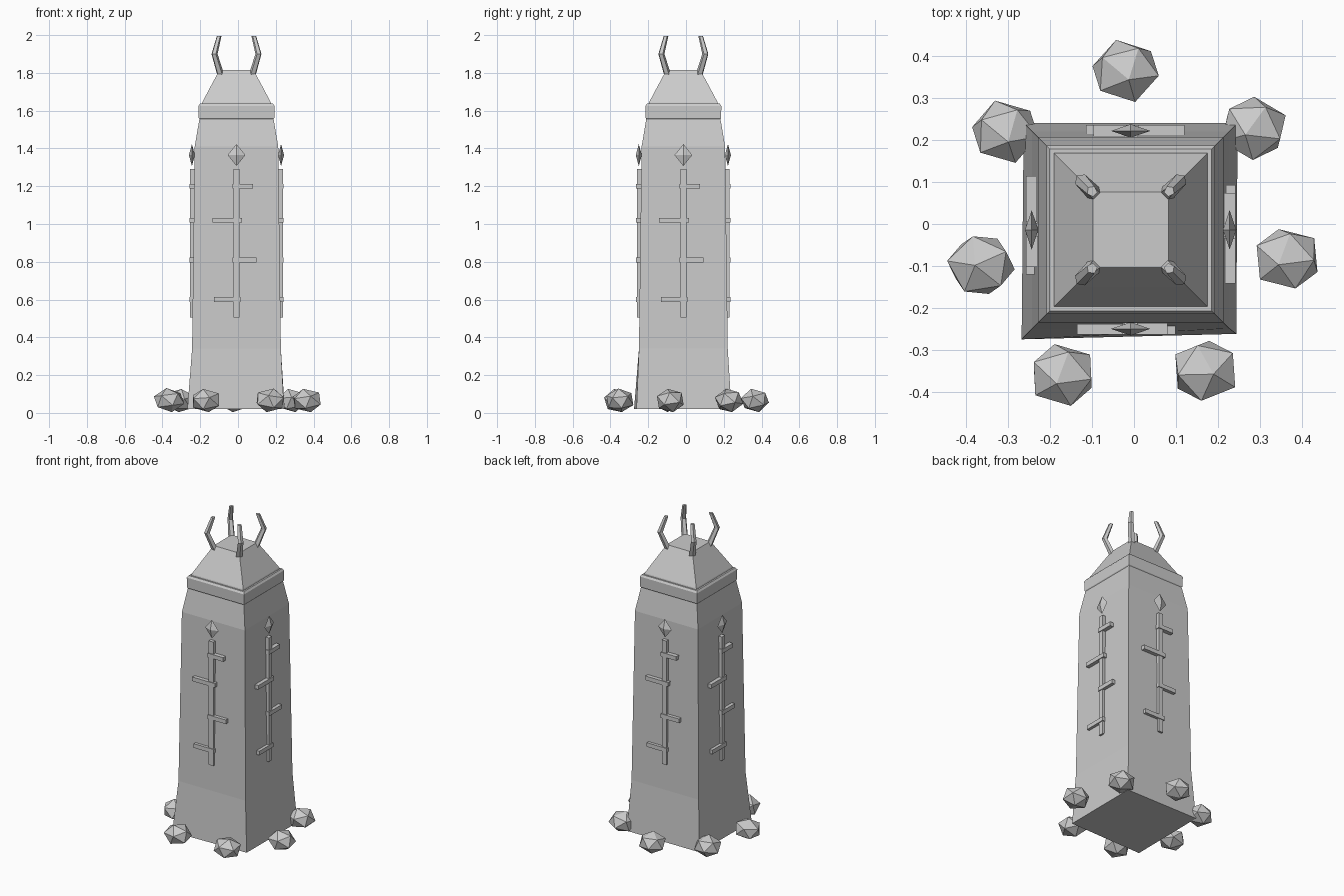
import bpy, bmesh, math, random
from mathutils import Vector, Matrix, Euler

random.seed(4)
cube = bpy.data.objects.get("Cube")
if cube:
    bpy.data.objects.remove(cube, do_unlink=True)

# Single stone colour
stone = bpy.data.materials.new("grey_stone")
stone.use_nodes = True
stone.diffuse_color = (0.6, 0.6, 0.6, 1)
stone.node_tree.nodes["Principled BSDF"].inputs["Base Color"].default_value = (0.6, 0.6, 0.6, 1)

CENTRE = Vector((-0.008, -0.014, 0))
SIGNS = [(-1, -1), (1, -1), (1, 1), (-1, 1)]


def finish(name, bm, move=CENTRE):
    """Turn a bmesh into a flat-shaded object."""
    bmesh.ops.recalc_face_normals(bm, faces=bm.faces)
    bmesh.ops.translate(bm, verts=bm.verts, vec=move)
    mesh = bpy.data.meshes.new(name)
    bm.to_mesh(mesh)
    bm.free()
    mesh.materials.append(stone)
    obj = bpy.data.objects.new(name, mesh)
    bpy.context.collection.objects.link(obj)
    return obj


def loft(bm, rings):
    """Skin a list of equal-length point rings and cap both ends."""
    loops = [[bm.verts.new(p) for p in ring] for ring in rings]
    n = len(loops[0])
    for low, high in zip(loops, loops[1:]):
        for i in range(n):
            j = (i + 1) % n
            bm.faces.new((low[i], low[j], high[j], high[i]))
    bm.faces.new(loops[0][::-1])
    bm.faces.new(loops[-1])


def square(half, z):
    return [Vector((sx * half, sy * half, z)) for sx, sy in SIGNS]


def box(bm, x0, x1, y0, y1, z0, z1):
    made = bmesh.ops.create_cube(bm, size=1)["verts"]
    bmesh.ops.scale(bm, verts=made, vec=(x1 - x0, y1 - y0, z1 - z0))
    bmesh.ops.translate(bm, verts=made,
                        vec=((x0 + x1) / 2, (y0 + y1) / 2, (z0 + z1) / 2))


# Tapered shaft with a slightly uneven, flared foot
bm = bmesh.new()
rings = [square(h, z) for h, z in
         [(0.255, 0.02), (0.235, 0.34), (0.221, 1.41), (0.194, 1.57)]]
rings[0][0] += Vector((-0.005, -0.006, 0))
rings[0][1] += Vector((-0.003, 0.007, 0))
loft(bm, rings)
finish("shaft", bm)

# Collar band and sloped roof
bm = bmesh.new()
loft(bm, [square(h, z) for h, z in
          [(0.195, 1.555), (0.2, 1.562), (0.201, 1.625), (0.193, 1.637)]])
finish("collar", bm)
bm = bmesh.new()
loft(bm, [square(h, z) for h, z in
          [(0.185, 1.63), (0.181, 1.645), (0.136, 1.73), (0.09, 1.815)]])
finish("roof", bm)

# Four bent horns on the roof corners, five-sided
for i, (sx, sy) in enumerate(SIGNS):
    bm = bmesh.new()
    out = Vector((sx, sy, 0)).normalized()
    side = Vector((-out.y, out.x, 0))
    rings = []
    for half, z, r in [(0.083, 1.785, 0.02), (0.117, 1.9, 0.017), (0.092, 1.996, 0.013)]:
        mid = Vector((sx * half, sy * half, z))
        rings.append([mid + r * (out * math.cos(a) + side * math.sin(a))
                      for a in (math.tau * k / 5 for k in range(5))])
    loft(bm, rings)
    finish(f"horn_{i + 1}", bm)

# Branching staff relief and diamond on every side
BRANCHES = [(1.2, -0.02, 0.088), (1.02, -0.128, 0.03),
            (0.81, -0.02, 0.107), (0.6, -0.118, 0.022)]
for i, side_name in enumerate(["front", "left", "back", "right"]):
    turn = Matrix.Rotation(i * math.pi / 2, 3, "Z")
    bm = bmesh.new()
    box(bm, -0.016, 0.016, -0.245, -0.215, 0.505, 1.29)
    for z, x0, x1 in BRANCHES:
        box(bm, x0, x1, -0.25, -0.222, z - 0.013, z + 0.013)
    bmesh.ops.rotate(bm, verts=bm.verts, matrix=turn)
    finish(f"staff_relief_{side_name}", bm)

    bm = bmesh.new()
    waist = [bm.verts.new(p) for p in
             [(-0.047, -0.236, 1.365), (0, -0.252, 1.365),
              (0.047, -0.236, 1.365), (0, -0.22, 1.365)]]
    for tip in (bm.verts.new((0, -0.236, 1.423)), bm.verts.new((0, -0.236, 1.307))):
        for k in range(4):
            bm.faces.new((waist[k], waist[(k + 1) % 4], tip))
    bmesh.ops.rotate(bm, verts=bm.verts, matrix=turn)
    finish(f"diamond_{side_name}", bm)

# Ring of faceted rocks around the foot
ROCKS = [(-0.02, 0.365), (-0.307, 0.22), (0.285, 0.228), (-0.365, -0.098),
         (0.365, -0.083), (-0.17, -0.36), (0.17, -0.35)]
for i, (x, y) in enumerate(ROCKS):
    bm = bmesh.new()
    bmesh.ops.create_icosphere(bm, subdivisions=1, radius=0.085)
    spin = Euler((random.uniform(-0.3, 0.3), random.uniform(-0.3, 0.3),
                  random.uniform(0, math.tau)))
    bmesh.ops.rotate(bm, verts=bm.verts, matrix=spin.to_matrix())
    bmesh.ops.scale(bm, verts=bm.verts, vec=(1, 0.92, 0.76))
    lowest = min(v.co.z for v in bm.verts)
    finish(f"rock_{i + 1}", bm, Vector((x, y, 0.004 - lowest)))
